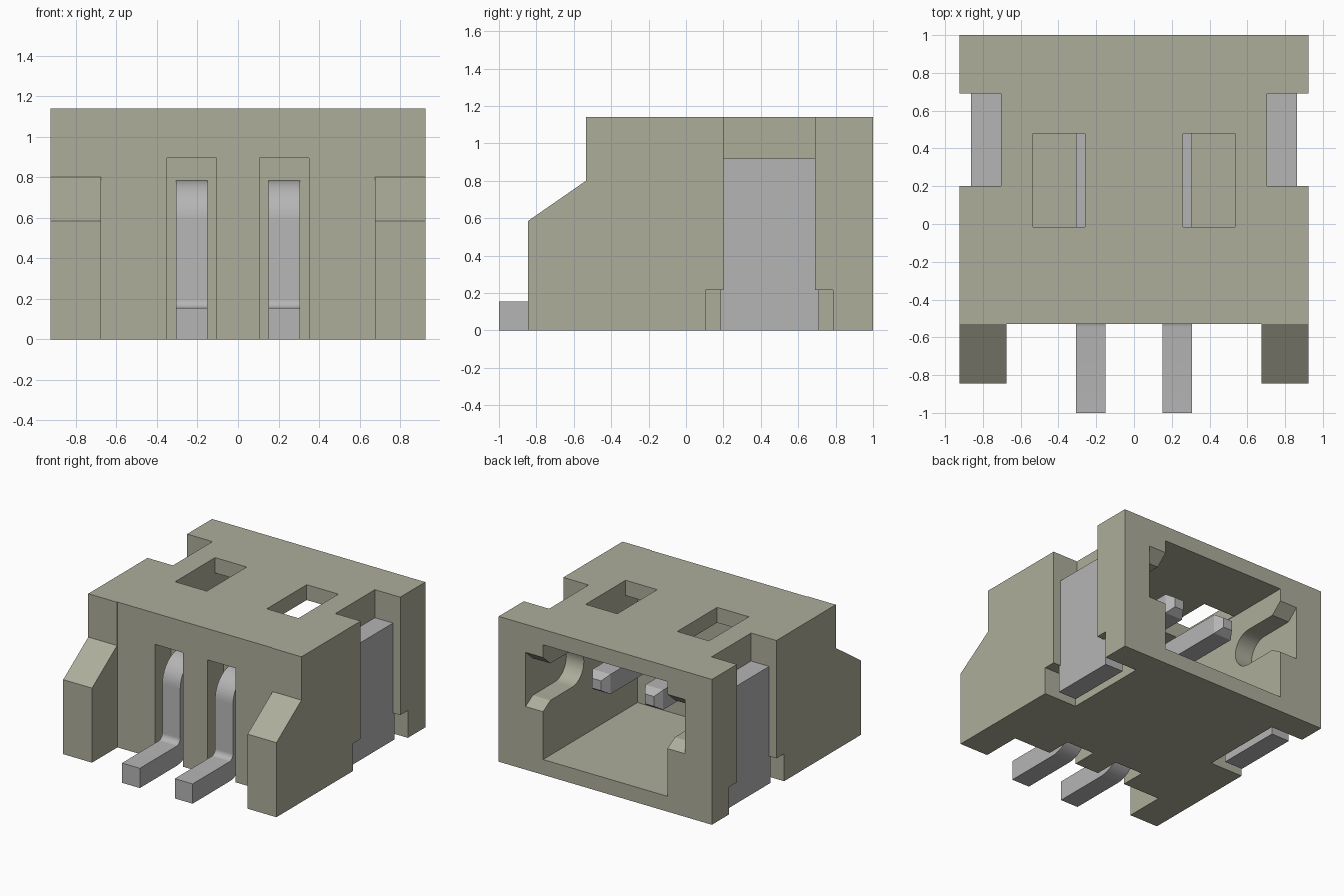
import bpy, bmesh, math

cube = bpy.data.objects.get("Cube")
if cube:
    bpy.data.objects.remove(cube, do_unlink=True)


def material(name, rgb, metallic=0.0):
    m = bpy.data.materials.new(name)
    m.use_nodes = True
    m.diffuse_color = (*rgb, 1)
    b = m.node_tree.nodes["Principled BSDF"]
    b.inputs["Base Color"].default_value = (*rgb, 1)
    b.inputs["Roughness"].default_value = 0.6
    return m


BEIGE = material("beige plastic", (0.42, 0.42, 0.33))
GREY = material("grey metal", (0.46, 0.46, 0.46))


def prism(name, profile, x0, x1, mat):
    """Extrude a (y, z) profile from x0 to x1."""
    bm = bmesh.new()
    face = bm.faces.new([bm.verts.new((x0, y, z)) for y, z in profile])
    out = bmesh.ops.extrude_face_region(bm, geom=[face])
    verts = [v for v in out["geom"] if isinstance(v, bmesh.types.BMVert)]
    bmesh.ops.translate(bm, verts=verts, vec=(x1 - x0, 0, 0))
    bmesh.ops.recalc_face_normals(bm, faces=bm.faces)
    mesh = bpy.data.meshes.new(name)
    bm.to_mesh(mesh)
    bm.free()
    mesh.materials.append(mat)
    obj = bpy.data.objects.new(name, mesh)
    bpy.context.collection.objects.link(obj)
    return obj


def box(name, x, y, z, mat):
    return prism(name, [(y[0], z[0]), (y[1], z[0]), (y[1], z[1]), (y[0], z[1])], x[0], x[1], mat)


def arc(cy, cz, r, a0, a1, n=10):
    return [(cy + r * math.cos(math.radians(a0 + (a1 - a0) * i / n)),
             cz + r * math.sin(math.radians(a0 + (a1 - a0) * i / n))) for i in range(n + 1)]


def select_only(obj):
    bpy.ops.object.select_all(action='DESELECT')
    obj.select_set(True)
    bpy.context.view_layer.objects.active = obj


def cut(target, cutter):
    mod = target.modifiers.new("cut", 'BOOLEAN')
    mod.operation = 'DIFFERENCE'
    mod.solver = 'EXACT'
    mod.object = cutter
    select_only(target)
    bpy.ops.object.modifier_apply(modifier=mod.name)
    bpy.data.objects.remove(cutter, do_unlink=True)


# Housing: side profile with sloped front ears
housing = prism("housing", [(-0.845, 0), (1, 0), (1, 1.14), (-0.535, 1.14),
                            (-0.535, 0.80), (-0.845, 0.585)], -0.925, 0.925, BEIGE)

# Gap between the ears
cut(housing, box("ear_gap", (-0.675, 0.675), (-1.2, -0.53), (-0.2, 1.4), BEIGE))

# Mating cavity, open at the back
cut(housing, box("cavity", (-0.54, 0.54), (-0.17, 1.2), (0.12, 1.02), BEIGE))

# Latch pockets in both cavity walls: flared mouth, rounded inner end
pocket = [(1.1, 0.43), (1.0, 0.495), (0.91, 0.55)]
pocket += arc(0.64, 0.695, 0.145, 270, 90, 16)
pocket += [(0.91, 0.84), (1.0, 0.92), (1.1, 1.01)]
cut(housing, prism("latch_pocket", pocket, -0.692, 0.692, BEIGE))

for s in (-1, 1):
    def span(a, b):
        return tuple(sorted((s * a, s * b)))
    # Top window, pin channel, side notch with its wider foot
    cut(housing, box("window", span(0.26, 0.535), (-0.015, 0.48), (0.9, 1.3), BEIGE))
    cut(housing, box("pin_channel", span(0.105, 0.35), (-0.7, -0.33), (-0.2, 0.895), BEIGE))
    cut(housing, box("side_notch", span(0.705, 1.1), (0.20, 0.69), (-0.2, 1.3), BEIGE))
    cut(housing, box("foot_notch", span(0.64, 1.1), (0.105, 0.785), (-0.2, 0.215), BEIGE))

# Bent contact pin profile: foot, lower bend, riser, upper bend, rod
T, R, r = 0.155, 0.20, 0.045
FRONT, TOP, TIP = -0.50, 0.785, 0.72
BACK = FRONT + T
pin_profile = [(-1.0, 0.0)]
pin_profile += arc(BACK - R, R, R, 270, 360)
pin_profile += arc(BACK + r, TOP - T - r, r, 180, 90)
pin_profile += [(TIP, TOP - T), (TIP, TOP)]
pin_profile += arc(FRONT + R, TOP - R, R, 90, 180)
pin_profile += arc(FRONT - r, T + r, r, 0, -90)
pin_profile += [(-1.0, T)]

for s, side in ((1, "left"), (-1, "right")):
    cx = s * 0.229
    pin = prism(side + "_pin", pin_profile, cx - T / 2, cx + T / 2, GREY)
    # Tapered tip
    bm = bmesh.new()
    bm.from_mesh(pin.data)
    end = [f for f in bm.faces if f.calc_center_median().y > TIP - 0.001]
    out = bmesh.ops.extrude_face_region(bm, geom=end)
    bmesh.ops.delete(bm, geom=end, context='FACES_ONLY')
    cz = TOP - T / 2
    for v in out["geom"]:
        if isinstance(v, bmesh.types.BMVert):
            v.co = (cx + (v.co.x - cx) * 0.5, TIP + 0.06, cz + (v.co.z - cz) * 0.5)
    bmesh.ops.recalc_face_normals(bm, faces=bm.faces)
    bm.to_mesh(pin.data)
    bm.free()
    select_only(pin)
    bpy.ops.object.shade_smooth_by_angle(angle=math.radians(25))

    # Solder tab in the side notch
    box(side + "_solder_tab", tuple(sorted((s * 0.704, s * 0.862))), (0.185, 0.71), (0, 0.92), GREY)

select_only(housing)
bpy.ops.object.shade_smooth_by_angle(angle=math.radians(25))
